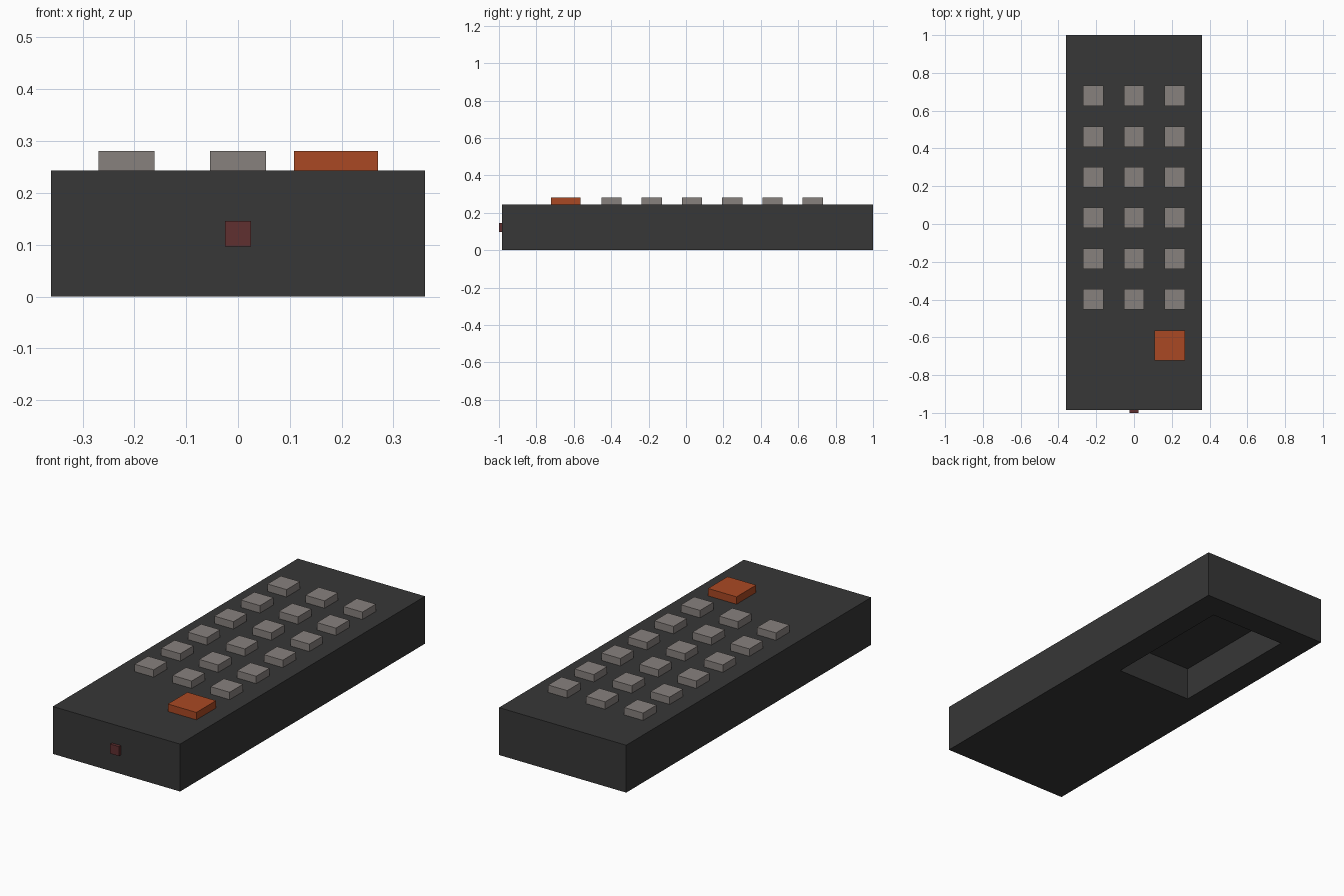
import bpy

if "Cube" in bpy.data.objects:
    bpy.data.objects.remove(bpy.data.objects["Cube"])


def material(name, rgb):
    m = bpy.data.materials.new(name)
    m.diffuse_color = (*rgb, 1.0)
    m.use_nodes = True
    m.node_tree.nodes["Principled BSDF"].inputs["Base Color"].default_value = m.diffuse_color
    return m


charcoal = material("charcoal", (0.038, 0.038, 0.038))
warm_grey = material("warm_grey", (0.245, 0.22, 0.208))
orange = material("burnt_orange", (0.40, 0.066, 0.017))
dark_red = material("dark_red", (0.115, 0.029, 0.03))


def box(name, x, y, z, mat):
    """Box spanning the (min, max) pairs x, y and z."""
    spans = (x, y, z)
    bpy.ops.mesh.primitive_cube_add(size=1, location=[(a + b) / 2 for a, b in spans])
    ob = bpy.context.object
    ob.name = name
    ob.scale = [b - a for a, b in spans]
    bpy.ops.object.transform_apply(location=False, rotation=False, scale=True)
    ob.data.materials.append(mat)
    return ob


TOP = 0.243      # top of the case
KEY_TOP = 0.281  # top of the keys

# Case with an open battery bay in the underside
case = box("case", (-0.361, 0.361), (-0.985, 1.0), (0, TOP), charcoal)
cutter = box("battery_bay_cutter", (-0.216, 0.216), (0.153, 0.866), (-0.1, 0.17), charcoal)
cutter.hide_render = True
cutter.hide_viewport = True
cutter.display_type = 'WIRE'
bay = case.modifiers.new("battery_bay", 'BOOLEAN')
bay.operation = 'DIFFERENCE'
bay.solver = 'EXACT'
bay.object = cutter

# Six rows of three small keys
HALF = 0.054
for row in range(6):
    cy = 0.678 - 0.2153 * row
    for col in range(3):
        cx = (col - 1) * 0.2155
        box(f"key_{row + 1}_{col + 1}", (cx - HALF, cx + HALF),
            (cy - HALF, cy + HALF), (TOP, KEY_TOP), warm_grey)

# Large orange key
box("power_key", (0.108, 0.27), (-0.723, -0.564), (TOP, KEY_TOP), orange)

# Small signal window on the front end
box("signal_window", (-0.025, 0.025), (-1.0, -0.985), (0.097, 0.146), dark_red)
